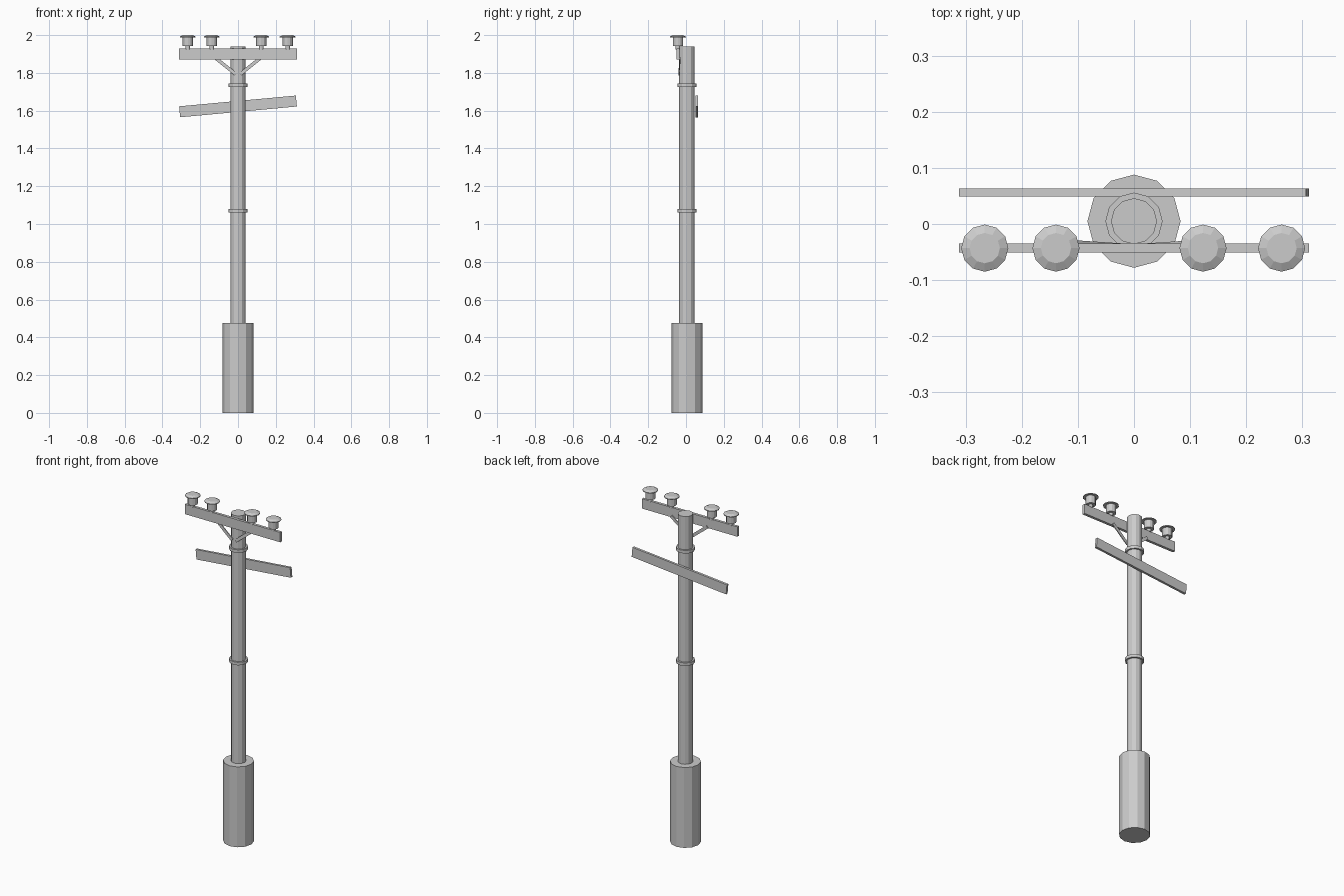
import bpy, bmesh
from math import cos, sin, pi, radians, atan2
from mathutils import Vector, Matrix

if "Cube" in bpy.data.objects:
    bpy.data.objects.remove(bpy.data.objects["Cube"])

SIDES = 12


def finish(name, bm):
    bmesh.ops.recalc_face_normals(bm, faces=bm.faces)
    me = bpy.data.meshes.new(name)
    bm.to_mesh(me)
    bm.free()
    ob = bpy.data.objects.new(name, me)
    bpy.context.collection.objects.link(ob)
    return ob


def lathe(name, profile, x, y):
    """Closed turned solid from (radius, z) pairs, bottom to top."""
    bm = bmesh.new()
    rings = [[bm.verts.new((x + r * cos(2 * pi * i / SIDES),
                            y + r * sin(2 * pi * i / SIDES), z))
              for i in range(SIDES)] for r, z in profile]
    for a, b in zip(rings, rings[1:]):
        for i in range(SIDES):
            j = (i + 1) % SIDES
            bm.faces.new((a[i], a[j], b[j], b[i]))
    bm.faces.new(rings[0][::-1])
    bm.faces.new(rings[-1])
    return finish(name, bm)


def plank(name, start, end, thick, height):
    """Box bar from start to end, height measured in the xz plane."""
    a, b = Vector(start), Vector(end)
    x = (b - a).normalized()
    z = x.cross(Vector((0, 1, 0))).normalized()
    y = z.cross(x)
    rot = Matrix((x, y, z)).transposed().to_4x4()
    size = Matrix.Diagonal(((b - a).length, thick, height, 1))
    bm = bmesh.new()
    bmesh.ops.create_cube(bm, size=1, matrix=Matrix.Translation((a + b) / 2) @ rot @ size)
    return finish(name, bm)


CY = 0.005

# Thick footing and slim pole
lathe("footing", [(0.083, 0), (0.083, 0.475)], 0, CY)
lathe("pole", [(0.041, 0.45), (0.041, 1.94)], 0, CY)

# Metal bands round the pole
for i, z in enumerate((1.07, 1.735)):
    lathe(f"pole_band_{i + 1}", [(0.040, z - 0.009), (0.051, z - 0.009),
                                 (0.051, z + 0.009), (0.040, z + 0.009)], 0, CY)

# Level crossarm in front, tilted crossarm behind
plank("front_crossarm", (-0.312, -0.043, 1.899), (0.312, -0.043, 1.899), 0.016, 0.058)
plank("tilted_crossarm", (-0.309, 0.056, 1.594), (0.309, 0.056, 1.651), 0.014, 0.058)

# Diagonal braces under the front crossarm
for side, label in ((-1, "left"), (1, "right")):
    plank(f"{label}_brace", (side * 0.012, -0.038, 1.793),
          (side * 0.118, -0.031, 1.878), 0.005, 0.018)

# Insulators: pin, body, wide disc and cap
for i, x in enumerate((-0.266, -0.139, 0.123, 0.263)):
    lathe(f"insulator_{i + 1}", [(0.012, 1.925), (0.012, 1.942), (0.027, 1.942),
                                 (0.027, 1.988), (0.042, 1.988), (0.042, 1.992),
                                 (0.027, 2.0)], x, -0.043)
